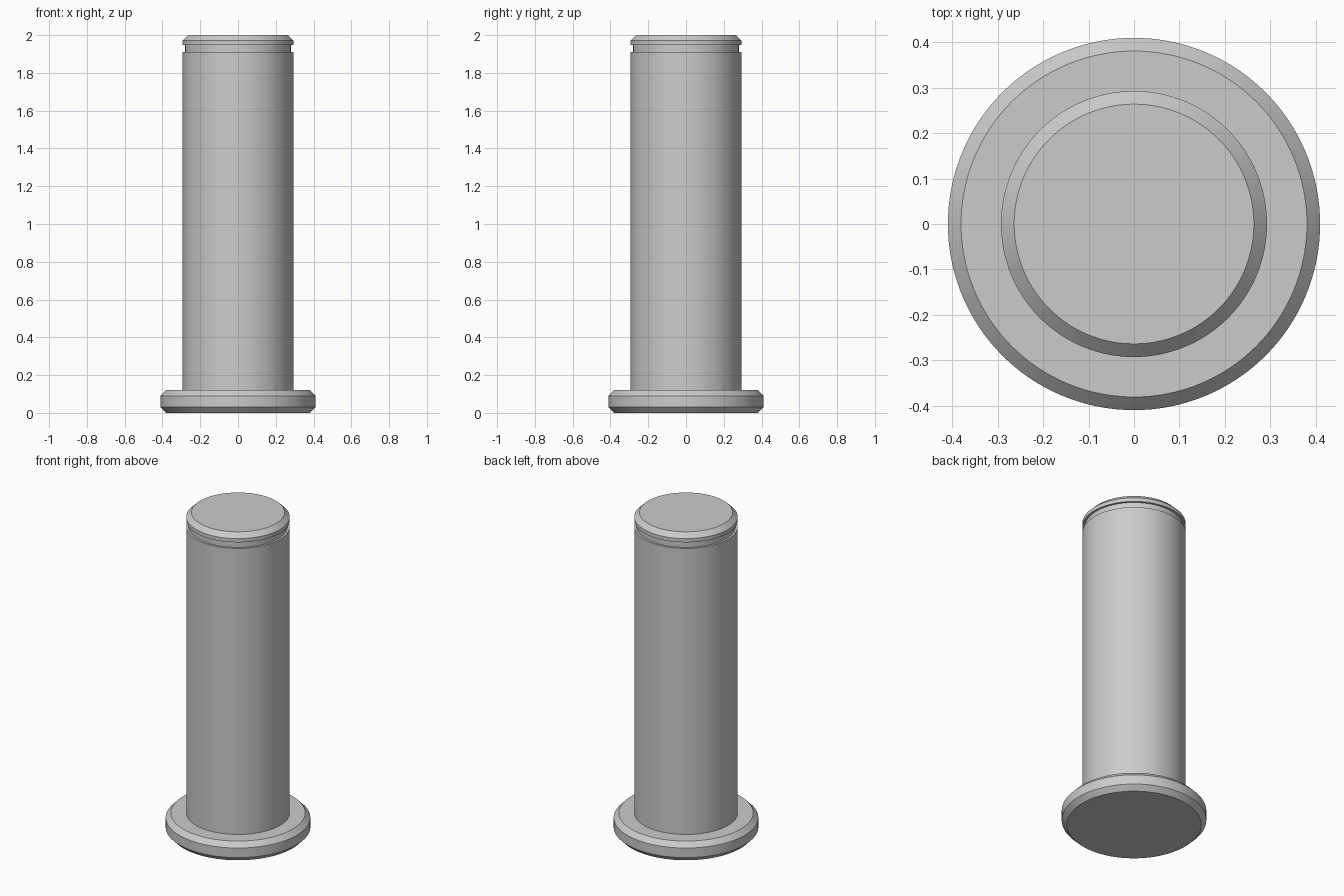
import bpy, bmesh, math

if "Cube" in bpy.data.objects:
    bpy.data.objects.remove(bpy.data.objects["Cube"])

SEGMENTS = 128

steel = bpy.data.materials.new("plain_grey")
steel.diffuse_color = (0.6, 0.6, 0.6, 1)
steel.use_nodes = True
steel.node_tree.nodes["Principled BSDF"].inputs["Base Color"].default_value = steel.diffuse_color


def lathe(name, profile):
    """Spin a closed (radius, z) profile around the z axis."""
    bm = bmesh.new()
    rings = []
    for r, z in profile:
        rings.append([bm.verts.new((r * math.cos(a), r * math.sin(a), z))
                      for a in (2 * math.pi * i / SEGMENTS for i in range(SEGMENTS))])
    for low, high in zip(rings, rings[1:]):
        for i in range(SEGMENTS):
            j = (i + 1) % SEGMENTS
            bm.faces.new((low[i], low[j], high[j], high[i]))
    bm.faces.new(rings[0][::-1])
    bm.faces.new(rings[-1])
    mesh = bpy.data.meshes.new(name)
    bm.to_mesh(mesh)
    bm.free()
    mesh.materials.append(steel)
    obj = bpy.data.objects.new(name, mesh)
    bpy.context.collection.objects.link(obj)
    bpy.context.view_layer.objects.active = obj
    obj.select_set(True)
    bpy.ops.object.shade_smooth_by_angle(angle=math.radians(30))
    obj.select_set(False)
    return obj


# One solid pin: chamfered head, shank, retaining groove, chamfered tip
lathe("clevis_pin", [
    (0.381, 0.0), (0.41, 0.03), (0.41, 0.09), (0.381, 0.12),   # head
    (0.293, 0.12), (0.293, 1.91),                              # shank
    (0.28, 1.91), (0.28, 1.948),                               # groove
    (0.293, 1.948), (0.293, 1.971), (0.264, 2.0),              # tip
])
